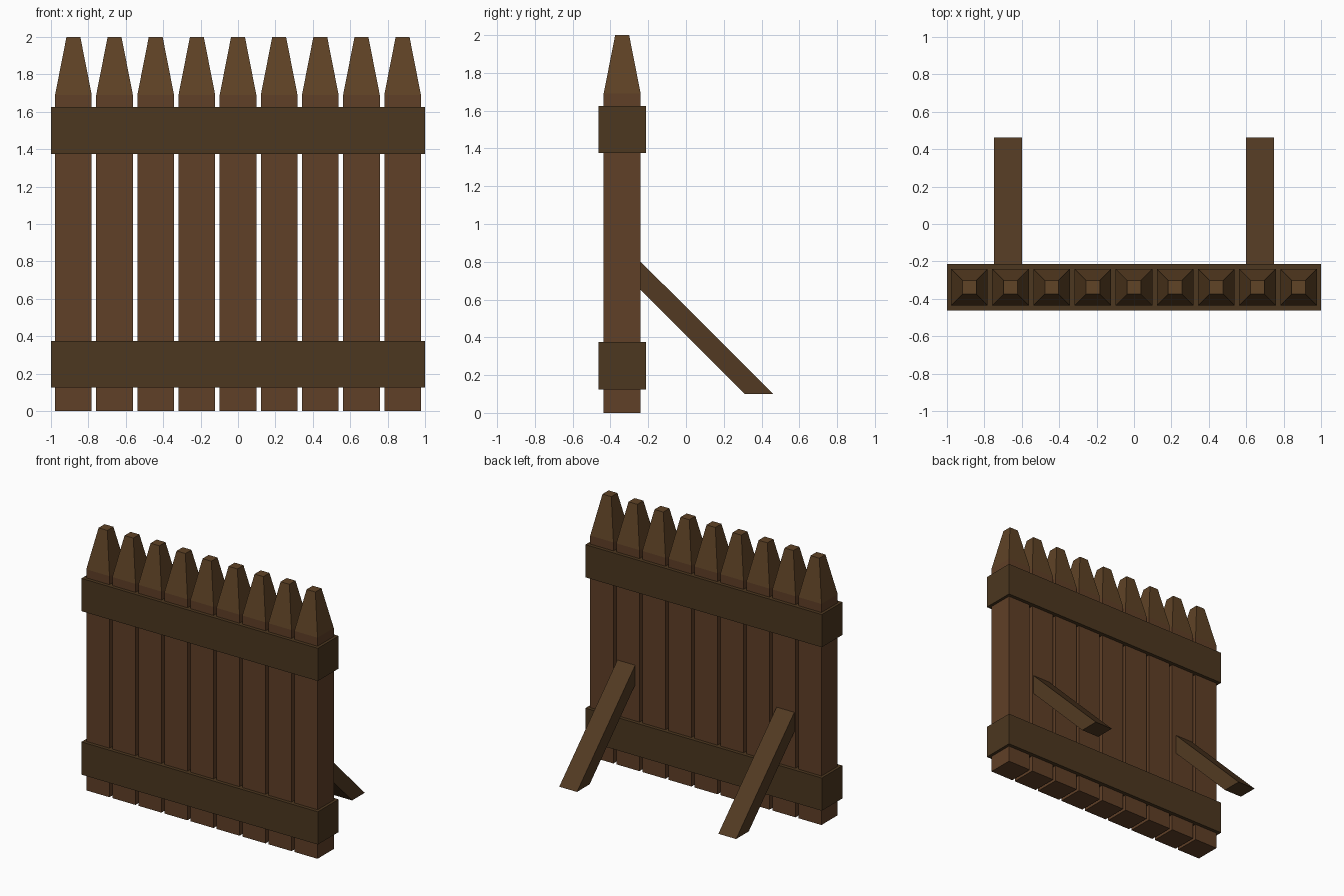
import bpy, bmesh

if "Cube" in bpy.data.objects:
    bpy.data.objects.remove(bpy.data.objects["Cube"])

CY = -0.338  # centre line of the fence in y


def material(name, rgb):
    m = bpy.data.materials.new(name)
    m.diffuse_color = (*rgb, 1)
    m.use_nodes = True
    m.node_tree.nodes["Principled BSDF"].inputs["Base Color"].default_value = m.diffuse_color
    return m


post_wood = material("post_wood", (0.115, 0.050, 0.020))
tip_wood = material("tip_wood", (0.115, 0.056, 0.019))
rail_wood = material("rail_wood", (0.072, 0.038, 0.014))
brace_wood = material("brace_wood", (0.085, 0.042, 0.016))


def loft(name, loops, mats):
    """Closed solid through a list of equal-length point loops."""
    bm = bmesh.new()
    rings = [[bm.verts.new(p) for p in loop] for loop in loops]
    n = len(rings[0])
    for level, (a, b) in enumerate(zip(rings, rings[1:])):
        for i in range(n):
            j = (i + 1) % n
            f = bm.faces.new((a[i], a[j], b[j], b[i]))
            f.material_index = min(level, len(mats) - 1)
    bm.faces.new(rings[0][::-1])
    bm.faces.new(rings[-1]).material_index = len(mats) - 1
    bmesh.ops.recalc_face_normals(bm, faces=bm.faces)
    me = bpy.data.meshes.new(name)
    bm.to_mesh(me)
    bm.free()
    for m in mats:
        me.materials.append(m)
    ob = bpy.data.objects.new(name, me)
    bpy.context.collection.objects.link(ob)
    return ob


def rect(x, y, z, hx, hy):
    return [(x - hx, y - hy, z), (x + hx, y - hy, z),
            (x + hx, y + hy, z), (x - hx, y + hy, z)]


# Nine square posts with blunt tapered tips
for i in range(9):
    x = (i - 4) * 0.22
    loft(f"post_{i + 1}",
         [rect(x, CY, z, h, h) for z, h in ((0, 0.098), (1.69, 0.098), (2, 0.037))],
         [post_wood, tip_wood])

# Lower and upper rails wrapping the posts
for name, z in (("lower_rail", 0.125), ("upper_rail", 1.375)):
    loft(name, [rect(0, CY, z, 1, 0.125), rect(0, CY, z + 0.25, 1, 0.125)], [rail_wood])

# Slanted braces at the back, seated slightly inside the posts
profile = [(-0.26, 0.82), (-0.26, 0.67), (0.31, 0.10), (0.463, 0.10)]
for name, x in (("left_brace", -0.673), ("right_brace", 0.673)):
    loft(name, [[(x + s, y, z) for y, z in profile] for s in (-0.075, 0.075)], [brace_wood])
